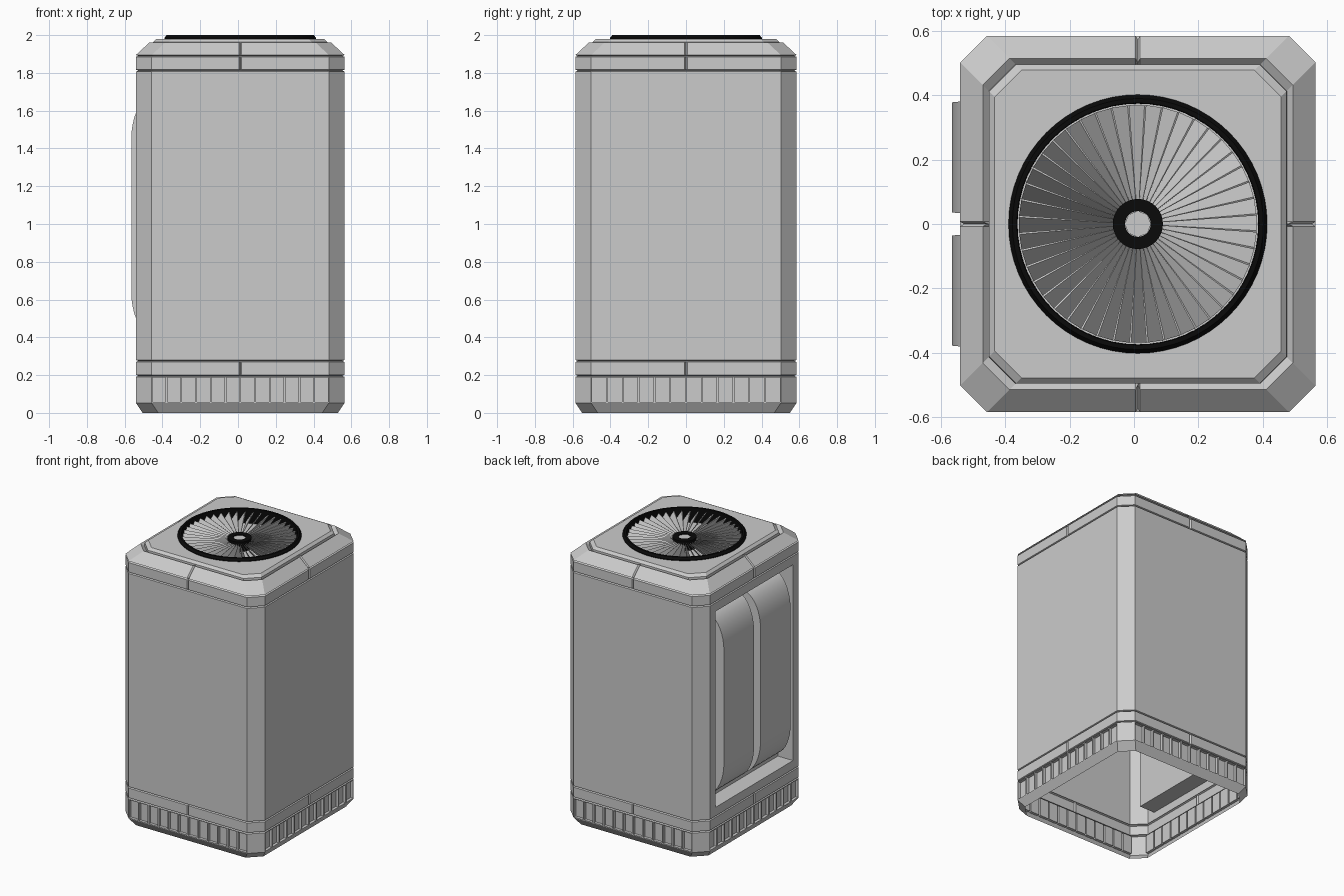
import bpy, bmesh, math
from mathutils import Matrix, Vector

if "Cube" in bpy.data.objects:
    bpy.data.objects.remove(bpy.data.objects["Cube"])

CX = 0.012                        # body centre in x
HX, HY, CH = 0.552, 0.585, 0.083  # half sizes and corner chamfer
PI = math.pi


def material(name, v):
    m = bpy.data.materials.new(name)
    m.use_nodes = True
    m.diffuse_color = (v, v, v, 1)
    m.node_tree.nodes["Principled BSDF"].inputs["Base Color"].default_value = (v, v, v, 1)
    return m


GREY = material("light_grey", 0.6)
BLACK = material("black", 0.003)


def finish(bm, name, mat, smooth=False):
    bmesh.ops.recalc_face_normals(bm, faces=bm.faces[:])
    me = bpy.data.meshes.new(name)
    bm.to_mesh(me)
    bm.free()
    me.materials.append(mat)
    ob = bpy.data.objects.new(name, me)
    bpy.context.collection.objects.link(ob)
    if smooth:
        bpy.ops.object.select_all(action='DESELECT')
        ob.select_set(True)
        bpy.context.view_layer.objects.active = ob
        bpy.ops.object.shade_smooth_by_angle(angle=math.radians(35))


def octagon(z, inset, notch=0):
    """Chamfered square; each long side carries a V notch in its middle."""
    pts = []
    for k in range(4):
        out, along = (HX, HY) if k % 2 == 0 else (HY, HX)
        out, end = out - inset, along - inset - CH
        turn = Matrix.Translation((CX, 0, z)) @ Matrix.Rotation(k * PI / 2, 4, 'Z')
        for t, d in ((-end, 0), (-.007, 0), (0, notch), (.007, 0), (end, 0)):
            pts.append(turn @ Vector((out - d, t, 0)))
    return pts


def loft(bm, loops, closed=True):
    rings = [[bm.verts.new(p) for p in l] for l in loops]
    for a, b in zip(rings, rings[1:]):
        n = len(a)
        for k in range(n if closed else n - 1):
            bm.faces.new((a[k], a[(k + 1) % n], b[(k + 1) % n], b[k]))
    return rings


def circle(r, z, n=64):
    return [Vector((CX + r * math.cos(2 * PI * k / n), r * math.sin(2 * PI * k / n), z))
            for k in range(n)]


def sink(bm, face, margin, vec):
    """Inset a face and push its middle in, leaving a pocket."""
    bmesh.ops.inset_individual(bm, faces=[face], thickness=margin, depth=0)
    inner = bmesh.ops.extrude_discrete_faces(bm, faces=[face])["faces"][0]
    bmesh.ops.translate(bm, verts=inner.verts[:], vec=vec)


# Hollow shell of trim bands: height, inset, notch depth
CUT = .012
V0, V1 = .052, .191             # vent band heights
bm = bmesh.new()
loft(bm, [octagon(0, .035), octagon(V0, 0)])
profile = [(V1, 0), (.196, CUT), (.201, 0, CUT), (.27, 0, CUT), (.275, CUT), (.28, 0),
           (1.807, 0), (1.812, CUT), (1.817, 0, CUT), (1.885, 0, CUT), (1.89, CUT),
           (1.895, 0, CUT), (1.96, .07, .016), (1.94, .089), (1.963, .09), (1.98, .107)]
loft(bm, [octagon(*p) for p in profile])
bm.normal_update()
bmesh.ops.dissolve_limit(bm, angle_limit=.01, verts=bm.verts[:], edges=bm.edges[:])

# Lid plate with a round opening
edges = [e for e in bm.edges if e.is_boundary and min(v.co.z for v in e.verts) > 1.979]
rim = [bm.verts.new(p) for p in circle(.385, 1.98)]
edges += [bm.edges.new((rim[k], rim[(k + 1) % len(rim)])) for k in range(len(rim))]
bmesh.ops.triangle_fill(bm, use_beauty=True, edges=edges, normal=(0, 0, 1))

# Recess in the right wall: the tallest face furthest to the right
bm.normal_update()
wall = min(bm.faces, key=lambda f: (round(f.calc_center_median().x, 3), -f.calc_area()))
sink(bm, wall, .088, (.12, 0, 0))

# Vent band: twelve sunken cells per side, plain corners
lo, hi = octagon(V0, 0), octagon(V1, 0)
for k in range(4):
    i, j = 5 * k, 5 * k + 4
    inward = Vector((-math.cos(k * PI / 2), -math.sin(k * PI / 2), 0)) * .02
    rows = [[r[i].lerp(r[j], t / 12) for t in range(13)] for r in (lo, hi)]
    a, b = [[bm.verts.new(p) for p in row] for row in rows]
    cells = [bm.faces.new((a[t], a[t + 1], b[t + 1], b[t])) for t in range(12)]
    bm.normal_update()
    for cell in cells:
        sink(bm, cell, .007, inward)
    n = (j + 1) % 20
    bm.faces.new([bm.verts.new(p) for p in (lo[j], lo[n], hi[n], hi[j])])
bmesh.ops.remove_doubles(bm, verts=bm.verts[:], dist=.0001)
finish(bm, "shell", GREY)

# Two bulging tanks in the recess, with rounded ends and drafted sides
for side, name in ((1, "rear_tank"), (-1, "front_tank")):
    path = []
    for s in (1, -1):
        arc = []
        for k in range(11):
            a = PI / 2 * k / 10
            arc.append((-.42 - .145 * math.sin(a), 1.045 + s * (.405 + .25 * math.cos(a))))
        path += arc if s > 0 else arc[::-1]
    bm = bmesh.new()
    back, front = [], []
    for x, z in path:
        draft = .016 * (-.42 - x) / .145
        back.append(Vector((x, side * (.02 + draft), z)))
        front.append(Vector((x, side * (.394 - draft), z)))
    a, b = loft(bm, [back, front], closed=False)
    bm.faces.new(a)
    bm.faces.new(b)
    finish(bm, name, GREY, smooth=True)

# Fan ring with its inner wall, and the floor of the housing
bm = bmesh.new()
loft(bm, [circle(r, z) for r, z in
          ((.402, 1.979), (.402, 1.985), (.39, 2.0), (.376, 2.0), (.374, 1.895))])
finish(bm, "fan_ring", BLACK)

bm = bmesh.new()
bm.faces.new([bm.verts.new(p) for p in circle(.374, 1.895)])
finish(bm, "fan_floor", GREY)

# Pitched fan blades, wider, taller and thicker towards the rim
BLADES = 44
bm = bmesh.new()
for k in range(BLADES):
    turn = Matrix.Translation((CX, 0, 1.943)) @ Matrix.Rotation(2 * PI * k / BLADES, 4, 'Z')
    ends = []
    for r, w, h, thick in ((.06, .0038, .008, .001), (.369, .0235, .036, .007)):
        chord = Vector((0, w, -h))
        off = Vector((0, h, w)).normalized() * thick / 2
        mid = Vector((r, 0, 0))
        ends.append([turn @ (mid + p) for p in
                     (chord + off, chord - off, -chord - off, -chord + off)])
    a, b = loft(bm, ends)
    bm.faces.new(a)
    bm.faces.new(b)
finish(bm, "fan_blades", GREY)

# Hub collar and cap
bm = bmesh.new()
loft(bm, [circle(r, z, 32) for r, z in
          ((.078, 1.9), (.078, 1.97), (.04, 1.97), (.04, 1.9))])
finish(bm, "fan_hub", BLACK)

bm = bmesh.new()
low, top = loft(bm, [circle(.041, 1.9, 8), circle(.041, 1.964, 8)])
bm.faces.new(low)
bm.faces.new(top)
finish(bm, "hub_cap", GREY)
